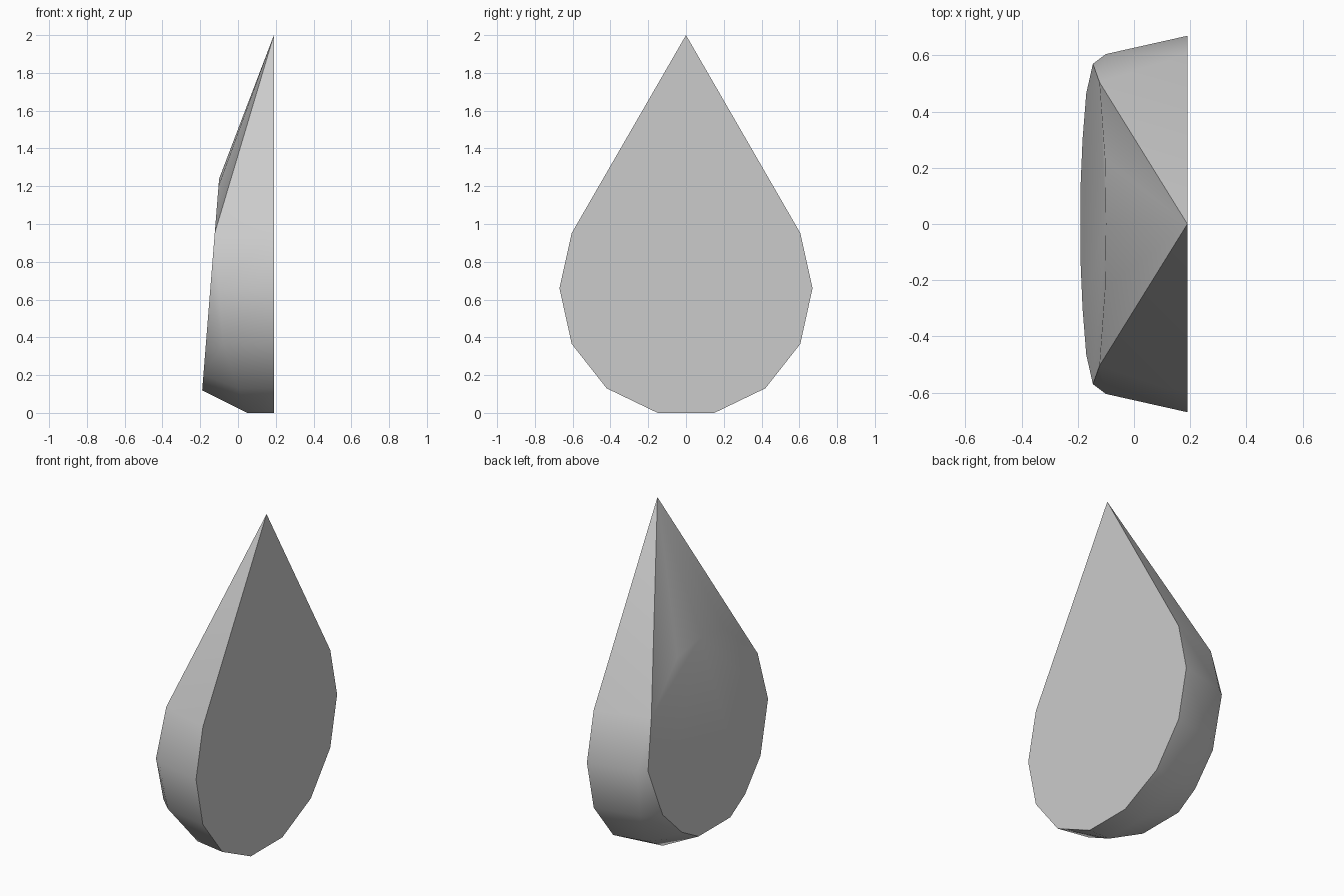
import bpy, bmesh, math

cube = bpy.data.objects.get("Cube")
if cube:
    bpy.data.objects.remove(cube, do_unlink=True)

# Plain grey
grey = bpy.data.materials.new("plain_grey")
grey.use_nodes = True
grey.diffuse_color = (0.6, 0.6, 0.6, 1)
grey.node_tree.nodes["Principled BSDF"].inputs["Base Color"].default_value = (0.6, 0.6, 0.6, 1)

BACK_X = 0.19


def face_x(z):
    """Tilted plane of the small oval face."""
    return -0.1 - (1.24 - z) * 0.08


# Half outlines as (y, z): the flat drop and the smaller oval
drop = [(0, 2), (0.605, 0.952), (0.67, 0.66), (0.605, 0.365), (0.42, 0.13), (0.15, 0)]
oval = [(0, 1.24), (0.23, 1.2), (0.505, 0.952), (0.57, 0.66),
        (0.465, 0.365), (0.3, 0.2), (0.15, 0.12)]
# Shoulder between the two, as (x, y, z)
shoulder = [(-0.1, 0.605, 0.66), (-0.08, 0.55, 0.365), (0, 0.385, 0.13), (0.05, 0.15, 0)]

half = [(BACK_X, y, z) for y, z in drop]
half += [(face_x(z), y, z) for y, z in oval] + shoulder
points = {(x, side * y, z) for x, y, z in half for side in (1, -1)}

# Solid stretched over the outlines
bm = bmesh.new()
for p in sorted(points):
    bm.verts.new(p)
hull = bmesh.ops.convex_hull(bm, input=bm.verts)
loose = [v for v in bm.verts if not v.link_faces]
bmesh.ops.delete(bm, geom=loose, context='VERTS')
bmesh.ops.dissolve_limit(bm, angle_limit=math.radians(0.5), verts=bm.verts, edges=bm.edges)
bmesh.ops.recalc_face_normals(bm, faces=bm.faces)
mesh = bpy.data.meshes.new("drop_body")
bm.to_mesh(mesh)
bm.free()
mesh.materials.append(grey)
body = bpy.data.objects.new("drop_body", mesh)
bpy.context.collection.objects.link(body)

# Smooth sides with crisp rims round the flat faces
bpy.ops.object.select_all(action='DESELECT')
body.select_set(True)
bpy.context.view_layer.objects.active = body
bpy.ops.object.shade_smooth_by_angle(angle=math.radians(35))
